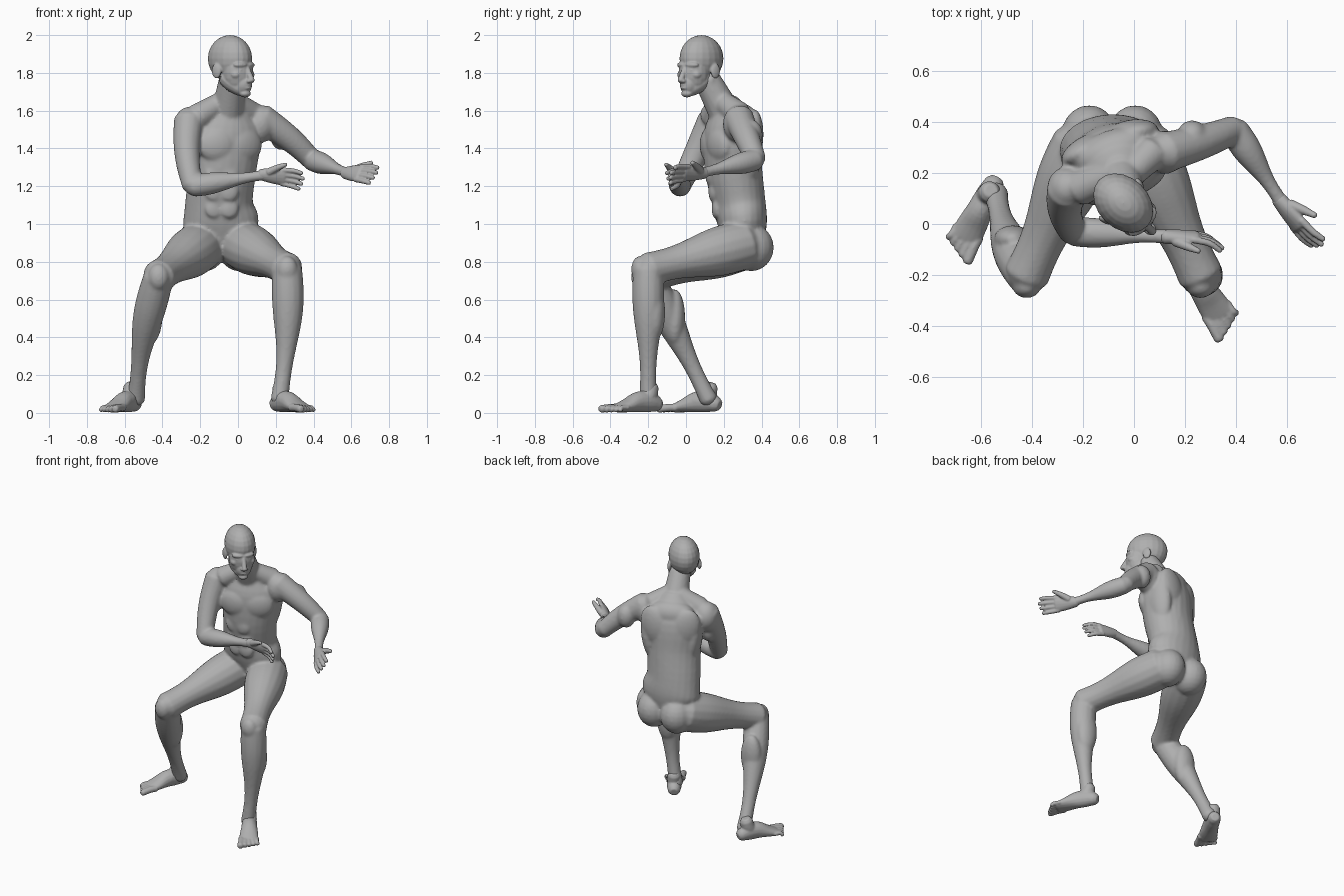
import bpy, bmesh, math
from mathutils import Vector, Matrix

cube = bpy.data.objects.get("Cube")
if cube:
    bpy.data.objects.remove(cube)

GREY = (0.43, 0.43, 0.43, 1)
skin = bpy.data.materials.new("matte grey")
skin.use_nodes = True
skin.diffuse_color = GREY
skin.node_tree.nodes["Principled BSDF"].inputs["Base Color"].default_value = GREY
UP, ACROSS, BACK = Vector((0, 0, 1)), Vector((1, 0, 0)), Vector((0, 1, 0))

# Joints of the pose
LEFT = dict(side=1, shoulder=Vector((.12, .28, 1.56)), elbow=Vector((.39, .37, 1.34)),
            wrist=Vector((.58, .08, 1.27)), hip=Vector((.02, .31, .89)),
            knee=Vector((.26, -.2, .76)), ankle=Vector((.22, -.2, .07)))
RIGHT = dict(side=-1, shoulder=Vector((-.26, .14, 1.55)), elbow=Vector((-.24, -.03, 1.2)),
             wrist=Vector((.14, -.05, 1.26)), hip=Vector((-.19, .31, .89)),
             knee=Vector((-.42, -.2, .72)), ankle=Vector((-.54, .12, .07)))


def spline(rows, steps=4):
    """Smooth curve through rows of any length."""
    rows = [Vector(row) for row in rows]
    padded = [rows[0] * 2 - rows[1]] + rows + [rows[-1] * 2 - rows[-2]]
    out = []
    for before, start, end, after in zip(padded, padded[1:], padded[2:], padded[3:]):
        for step in range(steps):
            t = step / steps
            out.append(start + (end - before) * (t / 2)
                       + (before * 2 - start * 5 + end * 4 - after) * (t * t / 2)
                       + (start * 3 - before - end * 3 + after) * (t ** 3 / 2))
    return out + [rows[-1]]


def loft(bm, stations, side=None, side_end=None, segments=16):
    """Closed tube through stations (x, y, z, half width, half depth if different)."""
    rows = spline([tuple(s) if len(s) == 5 else (*s, s[3]) for s in stations])
    points = [Vector(row[:3]) for row in rows]
    chord = (points[-1] - points[0]).normalized()
    side = side or min((ACROSS, BACK, UP), key=lambda axis: abs(axis.dot(chord)))
    side_end = side_end or side
    last = len(rows) - 1
    rings = []
    for i, (*_, width, depth) in enumerate(rows):
        tangent = (points[min(i + 1, last)] - points[max(i - 1, 0)]).normalized()
        wide = side.lerp(side_end, i / last)
        wide = (wide - tangent * wide.dot(tangent)).normalized()
        deep = tangent.cross(wide)
        sections = [(0, 1)]
        if i == 0:
            sections.insert(0, (-.5, .65))
        elif i == last:
            sections.append((.5, .65))
        for push, scale in sections:
            centre = points[i] + tangent * push * min(width, depth)
            angles = [math.tau * k / segments for k in range(segments)]
            rings.append([bm.verts.new(centre + wide * width * scale * math.cos(angle)
                                       + deep * depth * scale * math.sin(angle)) for angle in angles])
    for lower, upper in zip(rings, rings[1:]):
        for k in range(segments):
            bm.faces.new((lower[k - 1], lower[k], upper[k], upper[k - 1]))
    bm.faces.new(rings[0][::-1])
    bm.faces.new(rings[-1])


def limb(bm, start, end, thick, thin, swell=0, bow=0):
    """Tapered limb, fuller in its upper half and bowed sideways."""
    stations = []
    for i in range(9):
        t = i / 8
        centre = start.lerp(end, t) + ACROSS * bow * math.sin(math.pi * t)
        stations.append((*centre, thick + (thin - thick) * t + swell * math.sin(math.tau * t)))
    loft(bm, stations)


def ball(bm, centre, radii, yaw=0, tilt=0):
    matrix = (Matrix.Translation(centre) @ Matrix.Rotation(math.radians(yaw), 4, 'Z')
              @ Matrix.Rotation(math.radians(tilt), 4, 'Y') @ Matrix.Diagonal((*radii, 1)))
    bmesh.ops.create_uvsphere(bm, u_segments=20, v_segments=12, radius=1, matrix=matrix)


def finish(name, bm, voxel, smooth, location=(0, 0, 0), yaw=0):
    """Fuse the overlapping masses into one smooth skin."""
    bmesh.ops.recalc_face_normals(bm, faces=bm.faces)
    mesh = bpy.data.meshes.new(name)
    bm.to_mesh(mesh)
    bm.free()
    mesh.materials.append(skin)
    part = bpy.data.objects.new(name, mesh)
    part.location = location
    part.rotation_euler.z = math.radians(yaw)
    bpy.context.collection.objects.link(part)
    fuse = part.modifiers.new("fuse", 'REMESH')
    fuse.mode = 'VOXEL'
    fuse.voxel_size = voxel
    fuse.use_smooth_shade = True
    relax = part.modifiers.new("relax", 'SMOOTH')
    relax.factor = .5
    relax.iterations = smooth


# Torso, twisted toward the left from the pelvis up
TWIST = 20
chest_side = Matrix.Rotation(math.radians(TWIST), 3, 'Z') @ ACROSS
chest_front = chest_side.cross(UP)
chest_centre = Vector((-.07, .24, 1.5))


def chest(outward, forward, height):
    return chest_centre + chest_side * outward + chest_front * forward + UP * height


body = bmesh.new()
loft(body, [(-.09, .31, .89, .13, .1), (-.09, .3, 1, .2, .13), (-.1, .28, 1.12, .18, .14),
            (-.08, .25, 1.3, .18, .15), (-.07, .24, 1.5, .2, .14), (-.06, .22, 1.63, .1, .08)],
     ACROSS, chest_side, segments=24)
neck_top = Vector((-.03, .11, 1.77))
limb(body, Vector((-.06, .22, 1.56)), neck_top, .09, .07)
ball(body, chest(0, -.05, .05), (.16, .08, .09), TWIST)

for joints in (LEFT, RIGHT):
    s, shoulder, elbow, wrist, hip, knee, ankle = joints.values()
    # Trapezius, deltoid, collar bone and neck cord
    limb(body, Vector((-.05 + s * .03, .19, 1.65)), shoulder - ACROSS * s * .05 + UP * .02, .055, .07)
    ball(body, shoulder - UP * .03, (.08, .085, .1))
    limb(body, chest(s * .02, .1, .06), chest(s * .17, .06, .1), .012, .012)
    limb(body, chest(s * .02, .1, .07), neck_top + chest_side * s * .06, .012, .018)
    # Chest, shoulder blade, flank and long back muscles
    ball(body, chest(s * .08, .1, -.08), (.1, .045, .09), TWIST + s * 12, s * 10)
    ball(body, chest(s * .1, -.09, -.03), (.1, .05, .14), TWIST - s * 12, s * 14)
    ball(body, chest(s * .15, -.04, -.12), (.05, .08, .17), TWIST, s * 8)
    limb(body, Vector((-.09 + s * .05, .385, 1)), chest(s * .05, -.11, -.08), .036, .036)
    # Abdomen and buttock
    for row in range(3):
        ball(body, (-.085 + s * .04, .155 - row * .017, 1.08 + row * .09), (.048, .018, .05), 10)
    ball(body, (-.085 + s * .09, .345, .875), (.11, .12, .125))
    # Arm
    limb(body, shoulder, elbow, .08, .055, bow=s * .02)
    ball(body, shoulder.lerp(elbow, .4) + BACK * .03, (.06, .06, .08))
    limb(body, elbow, wrist, .057, .03, .008)
    # Leg with knee cap and calf
    limb(body, hip, knee, .13, .09, .012)
    limb(body, knee, ankle, .08, .048, .012, s * .02)
    ball(body, knee - BACK * .045, (.055, .045, .07))
    ball(body, knee.lerp(ankle, .33) + BACK * .035 + ACROSS * s * .015, (.075, .055, .15))
finish("body", body, .009, 7)


# Head, modelled facing front and then turned to the left
head = bmesh.new()
ball(head, (0, .01, .076), (.1, .132, .124))
ball(head, (0, -.045, 0), (.084, .083, .115))
loft(head, [(0, 0, -.025, .084, .06), (0, -.045, -.06, .076, .055), (0, -.085, -.09, .05, .04)], ACROSS)
ball(head, (0, -.08, -.06), (.05, .055, .06))
ball(head, (0, -.1, -.11), (.032, .03, .02))
limb(head, Vector((0, -.11, .035)), Vector((0, -.15, -.042)), .013, .017)
for lip in (-.08, -.065):
    ball(head, (0, -.123, lip), (.024, .014, .008))
for s in (-1, 1):
    # Brow, cheek, nostril, eye and ear
    ball(head, (s * .034, -.1, .042), (.042, .024, .016), s * 18)
    ball(head, (s * .052, -.08, -.01), (.028, .03, .024))
    ball(head, (s * .014, -.138, -.043), (.01, .014, .01))
    ball(head, (s * .034, -.103, .015), (.019, .015, .01))
    ball(head, (s * .098, .015, .01), (.012, .028, .04), s * -15)
finish("head", head, .005, 4, (-.035, .075, 1.8), 46)


def hand(name, wrist, forward, pinky_side, palm_sign, size, curl):
    bm = bmesh.new()
    ahead = Vector(forward).normalized()
    pinky = Vector(pinky_side)
    pinky = (pinky - ahead * pinky.dot(ahead)).normalized()
    palm = ahead.cross(pinky) * palm_sign

    def row(reach, sideways, inward, *radii):
        place = wrist + (ahead * reach + pinky * sideways + palm * inward) * size
        return (*place, *(radius * size for radius in radii))

    loft(bm, [row(-.02, 0, 0, .028, .026), row(.04, 0, 0, .04, .024), row(.1, 0, 0, .046, .018)], pinky)
    # Four fingers, the middle one longest, and the thumb
    for finger in range(4):
        across = (finger - 1.5) * .023
        length = .095 - .011 * abs(finger - 1.2)
        loft(bm, [row(.085, across, 0, .0135), row(.1 + length / 2, across * 1.15, curl * .3, .012),
                  row(.1 + length, across * 1.2, curl, .01)], segments=10)
    loft(bm, [row(.02, -.02, .01, .02), row(.06, -.05, .02, .016), row(.1, -.075, .03, .01)], segments=10)
    finish(name, bm, .005, 2)


hand("right_hand", RIGHT["wrist"], (1, 0, -.1), (0, .3, -.9), -1, 1.08, .04)
hand("left_hand", LEFT["wrist"], (.6, -.8, 0), (-.4, -.3, -.8), 1, 1.15, .02)


def foot(name, heel, toe, inner_sign):
    bm = bmesh.new()
    heel = Vector((*heel, 0))
    ahead = (Vector((*toe, 0)) - heel).normalized()
    inner = UP.cross(ahead) * inner_sign

    def row(reach, sideways, height, *radii):
        return (*(heel + ahead * reach + inner * sideways + UP * height), *radii)

    loft(bm, [row(.02, 0, .045, .04), row(.07, 0, .058, .048, .055), row(.14, 0, .058, .052, .055),
              row(.21, 0, .039, .06, .037), row(.27, 0, .024, .063, .023)], inner)
    loft(bm, [row(.06, 0, .14, .042), row(.08, 0, .085, .046), row(.14, .01, .06, .043)], inner)
    # Toes, shrinking from the big one on the inner edge
    for toe_index in range(5):
        across = .046 - .025 * toe_index
        reach = .342 - .012 * toe_index
        radius = .021 - .002 * toe_index
        loft(bm, [row(.24, across, .028, radius), row(.28, across, .028, radius),
                  row(reach, across * 1.12, radius, radius)], segments=10)
    finish(name, bm, .006, 2)


foot("left_foot", (.19, -.135), (.375, -.42), -1)
foot("right_foot", (-.535, .18), (-.69, -.11), 1)
